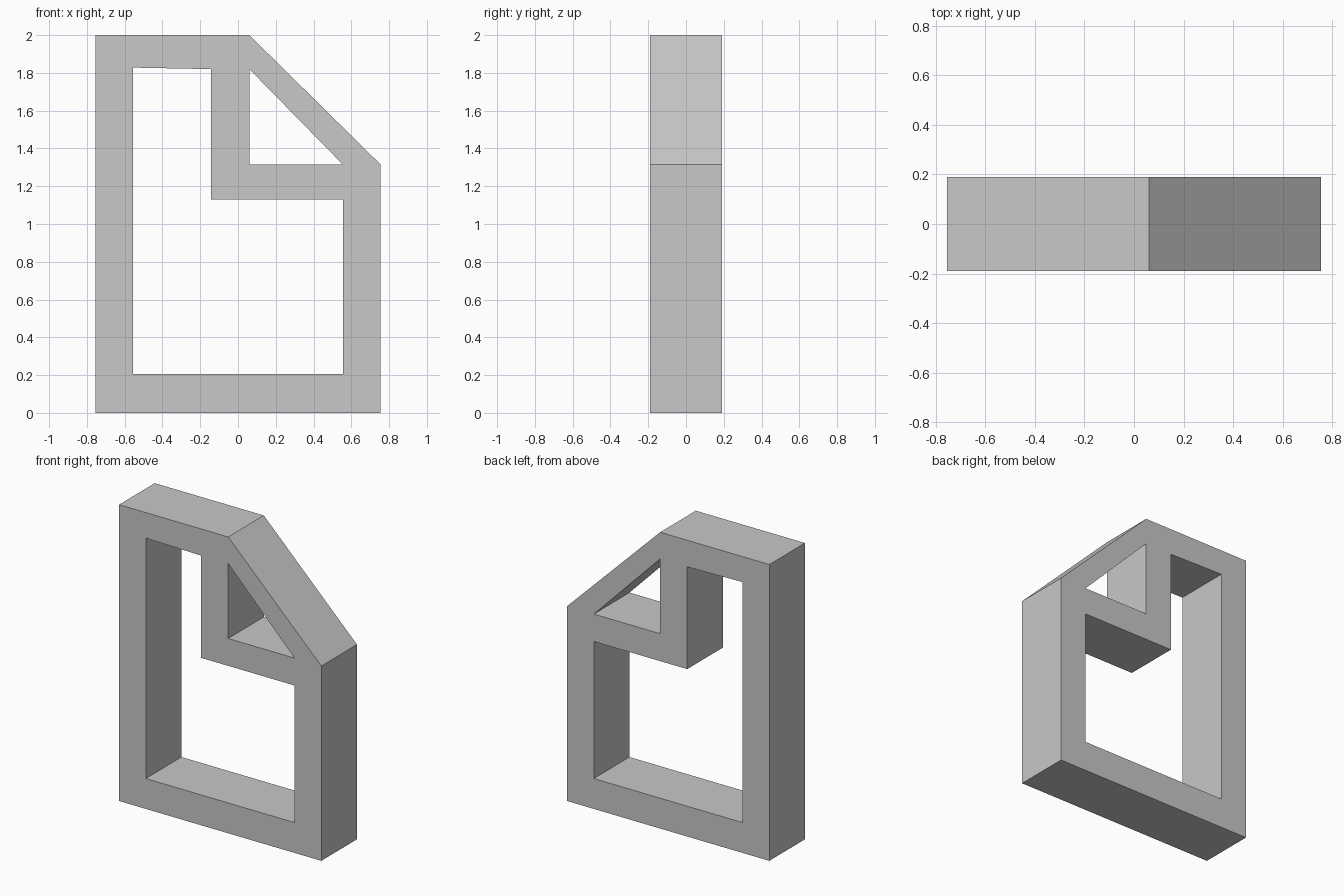
import bpy
import bmesh
from math import radians

if "Cube" in bpy.data.objects:
    bpy.data.objects.remove(bpy.data.objects["Cube"])

grey = bpy.data.materials.new("light_grey")
grey.use_nodes = True
grey.diffuse_color = (0.58, 0.58, 0.58, 1)
grey.node_tree.nodes["Principled BSDF"].inputs["Base Color"].default_value = grey.diffuse_color

DEPTH = 0.38

# Closed x-z profiles: the sheet with a cut corner, the page opening, the fold opening
outline = [(-0.755, 0), (0.755, 0), (0.755, 1.315), (0.06, 2), (-0.755, 2)]
page_opening = [(-0.555, 0.205), (0.555, 0.205), (0.555, 1.13),
                (-0.142, 1.13), (-0.142, 1.82), (-0.555, 1.828)]
fold_opening = [(0.06, 1.315), (0.555, 1.315), (0.06, 1.82)]

# Filled flat curve, thickened to both sides
curve = bpy.data.curves.new("page_profile", "CURVE")
curve.dimensions = "2D"
curve.fill_mode = "BOTH"
curve.extrude = DEPTH / 2
for profile in (outline, page_opening, fold_opening):
    spline = curve.splines.new("POLY")
    spline.points.add(len(profile) - 1)
    for point, (x, z) in zip(spline.points, profile):
        point.co = (x, z, 0, 1)
    spline.use_cyclic_u = True

frame = bpy.data.objects.new("page_frame", curve)
bpy.context.collection.objects.link(frame)
frame.rotation_euler.x = radians(90)
frame.data.materials.append(grey)

# Turn into a clean, flat-shaded solid
bpy.ops.object.select_all(action="DESELECT")
frame.select_set(True)
bpy.context.view_layer.objects.active = frame
bpy.ops.object.convert(target="MESH")
frame = bpy.context.object
frame.name = "page_frame"
bpy.ops.object.transform_apply(location=False, rotation=True, scale=False)
bm = bmesh.new()
bm.from_mesh(frame.data)
bmesh.ops.remove_doubles(bm, verts=bm.verts, dist=0.0005)
bmesh.ops.recalc_face_normals(bm, faces=bm.faces)
for face in bm.faces:
    face.smooth = False
bm.to_mesh(frame.data)
bm.free()
